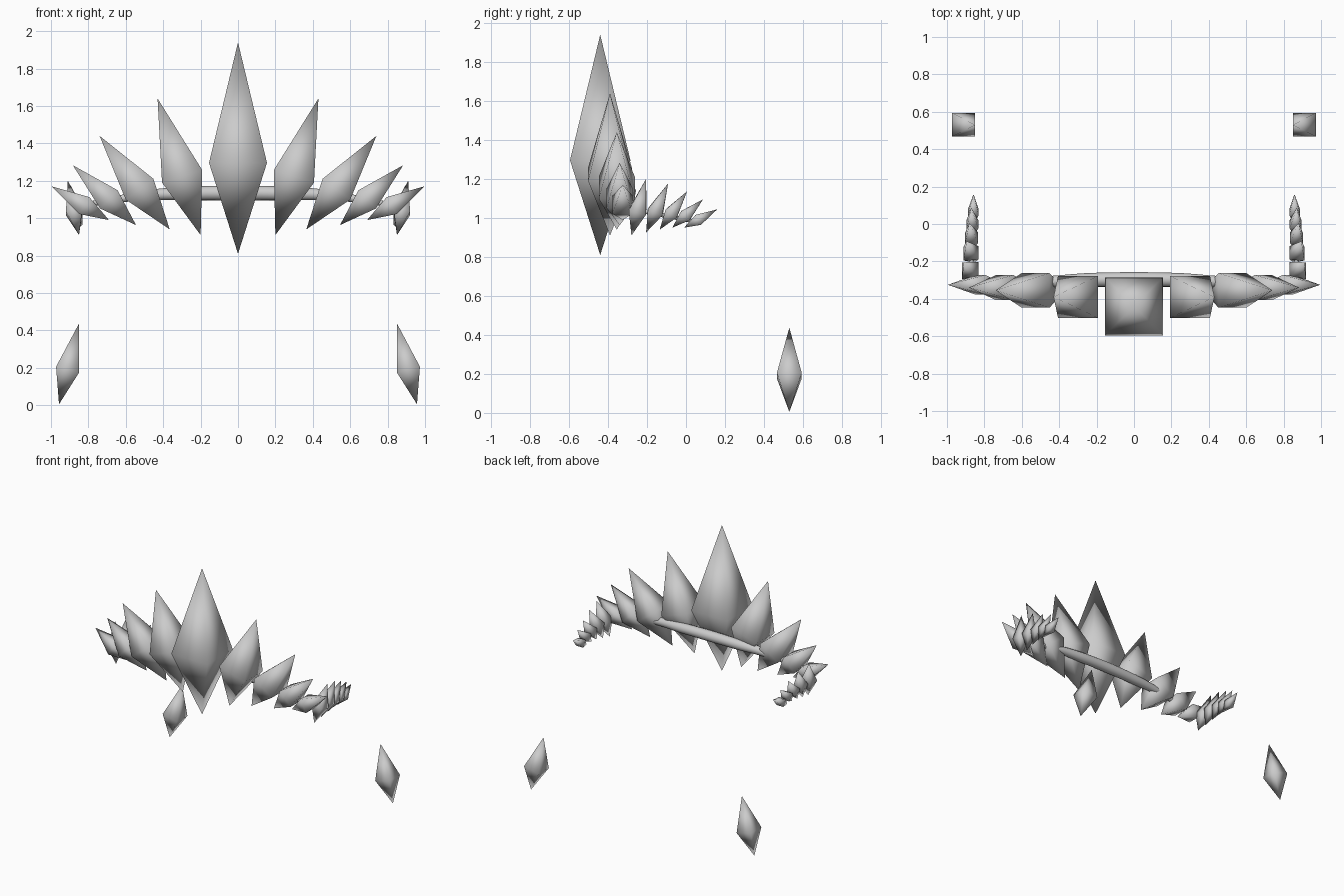
import bpy
import bmesh
from mathutils import Vector

cube = bpy.data.objects.get("Cube")
if cube:
    bpy.data.objects.remove(cube)

grey = bpy.data.materials.new("stone_grey")
grey.use_nodes = True
grey.diffuse_color = (0.6, 0.6, 0.6, 1)
grey.node_tree.nodes["Principled BSDF"].inputs["Base Color"].default_value = (0.6, 0.6, 0.6, 1)


def crystal(name, bottom, tip, width, side):
    """Square double pyramid running from bottom to tip, smooth shaded."""
    low, high = Vector(bottom), Vector(tip)
    axis = (high - low).normalized()
    # The girdle keeps one direction square to the fan it belongs to
    if side:
        across = Vector((1, 0, 0))
        across = (across - axis * across.dot(axis)).normalized()
    else:
        across = Vector((0, 1, 0))
    other = axis.cross(across)
    middle = low.lerp(high, 0.43)
    bm = bmesh.new()
    top, base = bm.verts.new(high), bm.verts.new(low)
    ring = [bm.verts.new(middle + (across * a + other * b) * width / 2)
            for a, b in ((1, 1), (-1, 1), (-1, -1), (1, -1))]
    for i in range(4):
        for end in (top, base):
            bm.faces.new((ring[i], ring[(i + 1) % 4], end)).smooth = True
    bmesh.ops.recalc_face_normals(bm, faces=bm.faces[:])
    mesh = bpy.data.meshes.new(name)
    bm.to_mesh(mesh)
    bm.free()
    mesh.materials.append(grey)
    obj = bpy.data.objects.new(name, mesh)
    bpy.context.collection.objects.link(obj)


def crystal_pair(name, bottom, tip, width, side=False):
    for label, s in (("left", 1), ("right", -1)):
        crystal(f"{label}_{name}", (s * bottom[0], *bottom[1:]),
                (s * tip[0], *tip[1:]), width, side)


# Front fan: bottom x, bottom z, tip x, tip z, depth y, width
crystal("centre_crystal", (0, -0.44, 0.81), (0, -0.44, 1.94), 0.31, False)
fan = [(0.20, 0.91, 0.43, 1.64, -0.39, 0.225),
       (0.365, 0.94, 0.74, 1.44, -0.355, 0.185),
       (0.545, 0.963, 0.883, 1.283, -0.34, 0.135),
       (0.69, 0.99, 0.995, 1.17, -0.325, 0.105)]
for i, (bx, bz, tx, tz, y, w) in enumerate(fan):
    crystal_pair(f"fan_crystal_{i + 1}", (bx, y, bz), (tx, y, tz), w)

# Side rows running backwards, leaning further back each time
row = [((0.85, -0.28, 0.91), (0.91, -0.205, 1.20), 0.09),
       ((0.855, -0.205, 0.925), (0.895, -0.092, 1.177), 0.08),
       ((0.86, -0.135, 0.94), (0.88, 0.005, 1.136), 0.07),
       ((0.86, -0.07, 0.95), (0.87, 0.087, 1.095), 0.064),
       ((0.86, -0.01, 0.95), (0.858, 0.16, 1.044), 0.058)]
for i, (bottom, tip, w) in enumerate(row):
    crystal_pair(f"side_crystal_{i + 1}", bottom, tip, w, True)

# Hanging drops
crystal_pair("drop_crystal", (0.957, 0.53, 0.005), (0.85, 0.53, 0.437), 0.127)

# Tapered band behind the crystals: x, y, z, radius
half = [(0.0, -0.297, 1.135, 0.040), (0.25, -0.30, 1.132, 0.038),
        (0.45, -0.308, 1.125, 0.030), (0.62, -0.315, 1.105, 0.020),
        (0.84, -0.315, 1.06, 0.012), (0.865, -0.24, 1.04, 0.012),
        (0.86, 0.03, 0.985, 0.010)]
points = [(-x, y, z, r) for x, y, z, r in half[:0:-1]] + half
curve = bpy.data.curves.new("band", "CURVE")
curve.dimensions = "3D"
curve.bevel_depth = 1.0
curve.bevel_resolution = 4
curve.resolution_u = 8
curve.use_fill_caps = True
spline = curve.splines.new("BEZIER")
spline.bezier_points.add(len(points) - 1)
for p, (x, y, z, r) in zip(spline.bezier_points, points):
    p.co = (x, y, z)
    p.radius = r
    p.handle_left_type = p.handle_right_type = "AUTO"
curve.materials.append(grey)
band = bpy.data.objects.new("band", curve)
bpy.context.collection.objects.link(band)
